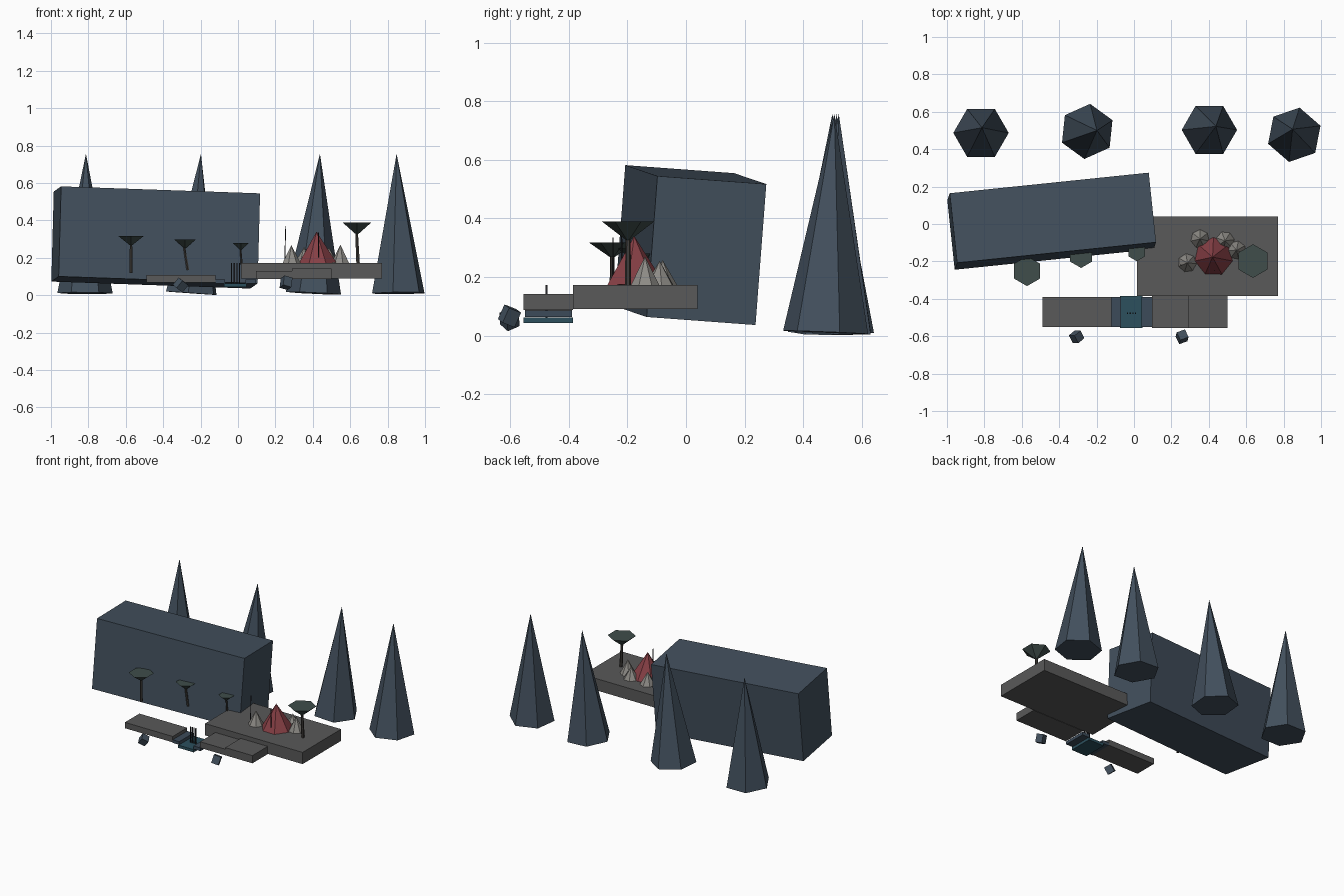
import bpy
from math import radians
from mathutils import Vector, Matrix, Euler

if "Cube" in bpy.data.objects:
    bpy.data.objects.remove(bpy.data.objects["Cube"])


def material(name, rgb):
    m = bpy.data.materials.new(name)
    m.diffuse_color = (*rgb, 1)
    m.use_nodes = True
    m.node_tree.nodes["Principled BSDF"].inputs["Base Color"].default_value = m.diffuse_color
    return m


SLATE = material("slate", (0.055, 0.08, 0.11))
STONE = material("stone", (0.10, 0.10, 0.10))
CHANNEL = material("channel", (0.045, 0.07, 0.10))
WATER = material("water", (0.025, 0.08, 0.11))
RED = material("red_cloth", (0.24, 0.05, 0.06))
CANVAS = material("canvas", (0.27, 0.26, 0.24))
WOOD = material("wood", (0.05, 0.045, 0.04))
LEAF = material("leaf", (0.05, 0.075, 0.07))
IRON = material("iron", (0.02, 0.02, 0.025))


def finish(name, mat):
    ob = bpy.context.object
    ob.name = name
    ob.data.materials.append(mat)
    return ob


def block(name, lo, hi, mat):
    """Axis-aligned box between two corners."""
    lo, hi = Vector(lo), Vector(hi)
    bpy.ops.mesh.primitive_cube_add(size=1, location=(lo + hi) / 2)
    bpy.context.object.scale = hi - lo
    return finish(name, mat)


def turned_block(name, centre, size, degrees, mat):
    bpy.ops.mesh.primitive_cube_add(size=1, location=centre,
                                    rotation=[radians(d) for d in degrees])
    bpy.context.object.scale = size
    return finish(name, mat)


def taper(name, p0, p1, r0, r1, sides, mat, turn=0):
    """Faceted cone or post running from p0 to p1."""
    p0, p1 = Vector(p0), Vector(p1)
    d = p1 - p0
    bpy.ops.mesh.primitive_cone_add(vertices=sides, radius1=r0, radius2=r1, depth=d.length)
    lean = Vector((0, 0, 1)).rotation_difference(d) if d.z > 0 else Euler((0, 0, 0)).to_quaternion()
    bpy.context.object.matrix_world = (Matrix.Translation((p0 + p1) / 2)
                                       @ lean.to_matrix().to_4x4()
                                       @ Matrix.Rotation(radians(turn), 4, 'Z'))
    return finish(name, mat)


# Leaning cliff
turned_block("cliff", (-0.44, 0.015, 0.309), (1.07, 0.375, 0.483), (-4.2, 2, 5.9), SLATE)

# Background peaks: base x, y, apex x, y, turn
peaks = [(-0.818, 0.487, -0.813, 0.515, 30), (-0.25, 0.495, -0.198, 0.50, -6),
         (0.403, 0.503, 0.438, 0.522, 30), (0.857, 0.477, 0.848, 0.507, -11)]
for i, (x, y, ax, ay, turn) in enumerate(peaks):
    taper(f"peak_{i}", (x, y, 0.011), (ax, ay, 0.757), 0.148, 0, 6, SLATE, turn)

# Camp terrace
block("terrace", (0.015, -0.386, 0.09), (0.77, 0.04, 0.172), STONE)

# Stepped walkway with a sunken channel
Y0, Y1 = -0.555, -0.386
block("walk_left", (-0.49, Y0 + .005, 0.067), (-0.12, Y1 - .004, 0.108), STONE)
block("walk_step", (0.095, Y0, 0.088), (0.29, Y1, 0.131), STONE)
block("walk_right", (0.29, Y0, 0.088), (0.50, Y1, 0.142), STONE)
block("channel_bank_left", (-0.12, Y0 + .005, 0.063), (-0.07, Y1 - .004, 0.085), CHANNEL)
block("channel_bank_right", (0.04, Y0 + .005, 0.063), (0.095, Y1 - .004, 0.085), CHANNEL)
block("channel_bed", (-0.075, Y0, 0.043), (0.045, Y1, 0.062), WATER)

# Grate bars
for i in range(4):
    x = -0.034 + i * 0.014
    block(f"grate_bar_{i}", (x - .003, -0.48, 0.06), (x + .003, -0.474, 0.172), IRON)

# Tents
taper("red_tent", (0.425, -0.175, 0.172), (0.42, -0.177, 0.34), 0.104, 0, 7, RED)
tents = [(0.353, -0.08, 0.258), (0.487, -0.09, 0.255), (0.548, -0.14, 0.27), (0.285, -0.208, 0.268)]
for i, (x, y, top) in enumerate(tents):
    taper(f"small_tent_{i}", (x, y, 0.172), (x, y, top), 0.05, 0, 7, CANVAS, 20 * i)

# Thin poles
taper("tall_pole", (0.25, -0.22, 0.172), (0.255, -0.22, 0.37), 0.003, 0.002, 5, IRON)
taper("short_pole", (0.43, -0.25, 0.172), (0.43, -0.25, 0.335), 0.003, 0.002, 5, IRON)

# Flat-topped trees: crown x, y, top z, radius, crown depth, trunk foot x, z
trees = [(-0.572, -0.252, 0.318, 0.08, 0.053, -0.572, 0.12),
         (-0.283, -0.168, 0.298, 0.067, 0.046, -0.268, 0.135),
         (0.015, -0.148, 0.28, 0.051, 0.036, 0.02, 0.165),
         (0.636, -0.198, 0.39, 0.09, 0.066, 0.642, 0.168)]
for i, (x, y, z, r, depth, fx, fz) in enumerate(trees):
    taper(f"trunk_{i}", (fx, y, fz), (x - (fx - x) * 0.5, y, z - depth * 0.5),
          r * 0.12, r * 0.09, 6, WOOD)
    taper(f"crown_{i}", (x, y, z - depth), (x, y, z), 0.004, r, 6, LEAF)

# Loose rocks
turned_block("rock_left", (-0.307, -0.603, 0.055), (0.048, 0.048, 0.05), (25, 30, 40), SLATE)
turned_block("rock_right", (0.257, -0.603, 0.067), (0.048, 0.048, 0.055), (-20, 15, 20), SLATE)
